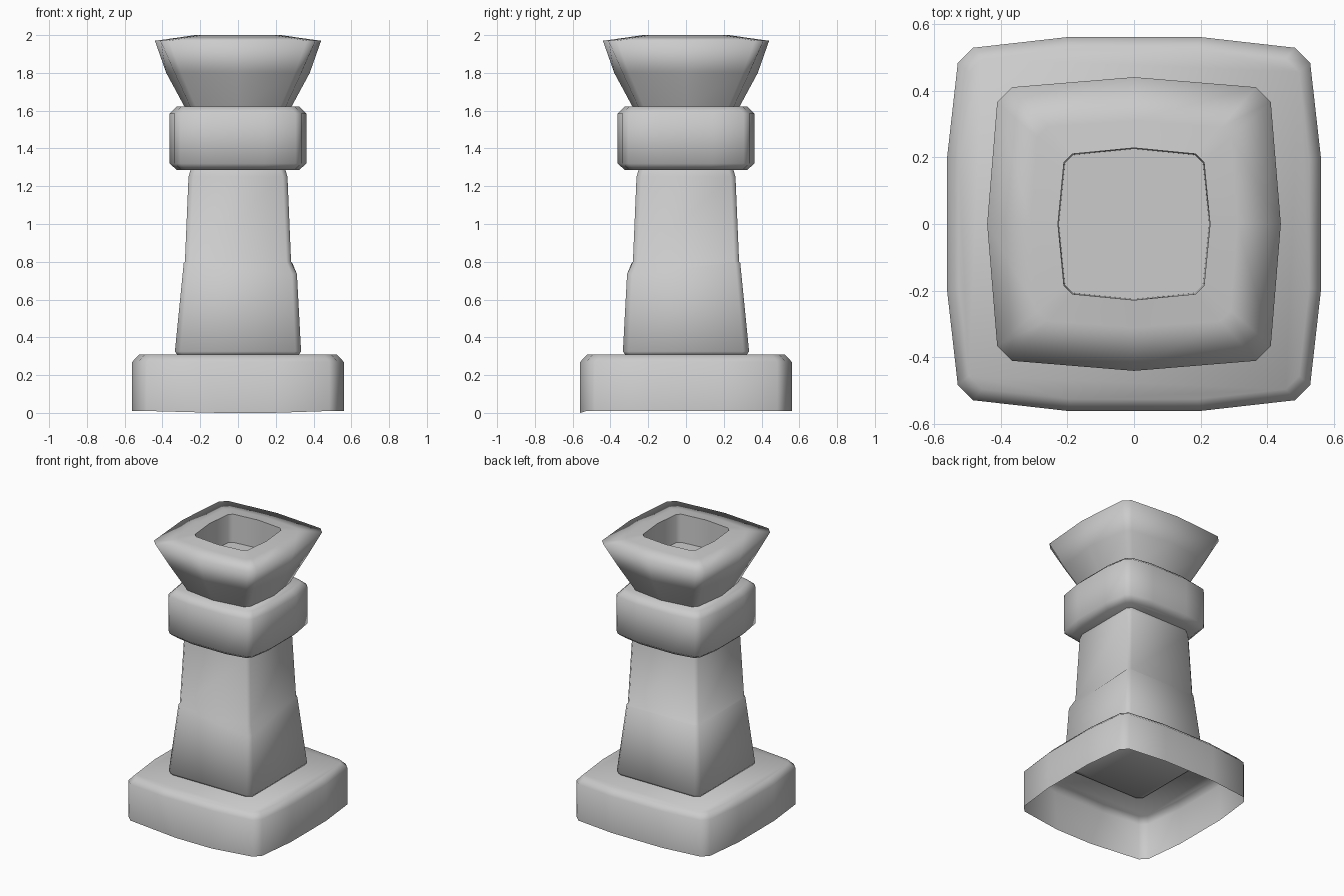
import bpy, bmesh
from math import radians

if "Cube" in bpy.data.objects:
    bpy.data.objects.remove(bpy.data.objects["Cube"])


def ring(mid, corner, cham, half_mid, z):
    """Bulged square outline with cut corners, counter-clockwise from the front side."""
    side = [(-corner + cham, -corner)]
    if half_mid > 0:
        side += [(-half_mid, -mid), (half_mid, -mid)]
    elif half_mid == 0:
        side += [(0, -mid)]
    side += [(corner - cham, -corner)]
    pts = []
    for _ in range(4):
        pts += [(x, y, z) for x, y in side]
        side = [(-y, x) for x, y in side]
    return pts


def loft(name, rings, cap_bottom=True, sharp_rings=(), angle=50):
    """Skin a stack of outlines; sharp_rings marks crisp outlines on a fully smooth part."""
    bm = bmesh.new()
    loops = [[bm.verts.new(p) for p in r] for r in rings]
    n = len(loops[0])
    for a, b in zip(loops, loops[1:]):
        for i in range(n):
            j = (i + 1) % n
            bm.faces.new((a[i], a[j], b[j], b[i]))
    if cap_bottom:
        bm.faces.new(loops[0][::-1])
    bm.faces.new(loops[-1])
    for f in bm.faces:
        f.smooth = True
    for k in sharp_rings:
        for i in range(n):
            bm.edges.get((loops[k][i], loops[k][(i + 1) % n])).smooth = False
    me = bpy.data.meshes.new(name)
    bm.to_mesh(me)
    bm.free()
    ob = bpy.data.objects.new(name, me)
    bpy.context.collection.objects.link(ob)
    if not sharp_rings:
        bpy.ops.object.select_all(action='DESELECT')
        bpy.context.view_layer.objects.active = ob
        ob.select_set(True)
        bpy.ops.object.shade_smooth_by_angle(angle=radians(angle))
    return ob


# Plinth, open underneath, dipping slightly at the front
foot = ring(0.56, 0.528, 0.045, 0.2, 0.01)
foot[1] = (-0.1, -0.56, 0.0)
foot[2] = (0.18, -0.56, 0.0)
loft("base", [foot,
              ring(0.56, 0.528, 0.045, 0.2, 0.27),
              ring(0.525, 0.495, 0.04, 0.19, 0.308)], cap_bottom=False)

# Tapered shaft with a chipped ledge at the front right corner
ledge = ring(0, 0.287, 0.025, -1, 0.795)
ledge[1] = (0.285, -0.312, 0.735)
ledge[2] = (0.312, -0.285, 0.735)
loft("shaft", [ring(0, 0.318, 0.03, -1, 0.303),
               ring(0, 0.334, 0.03, -1, 0.325),
               ledge,
               ring(0, 0.281, 0.025, -1, 0.80),
               ring(0, 0.262, 0.025, -1, 1.25),
               ring(0, 0.25, 0.025, -1, 1.29)])

# Collar block
loft("collar", [ring(0.325, 0.30, 0.03, 0.13, 1.287),
                ring(0.362, 0.335, 0.03, 0.14, 1.32),
                ring(0.362, 0.335, 0.03, 0.14, 1.585),
                ring(0.325, 0.30, 0.03, 0.13, 1.622)])

# Flared bowl: outer wall, sloping rim, well and floor
loft("bowl", [ring(0.28, 0.25, 0.03, 0, 1.615),
              ring(0.38, 0.335, 0.035, 0, 1.80),
              ring(0.44, 0.41, 0.045, 0, 1.97),
              ring(0.31, 0.29, 0.03, 0, 1.988),
              ring(0.228, 0.21, 0.025, 0, 2.0),
              ring(0.225, 0.207, 0.025, 0, 1.80)], sharp_rings=(0, 4, 5))
